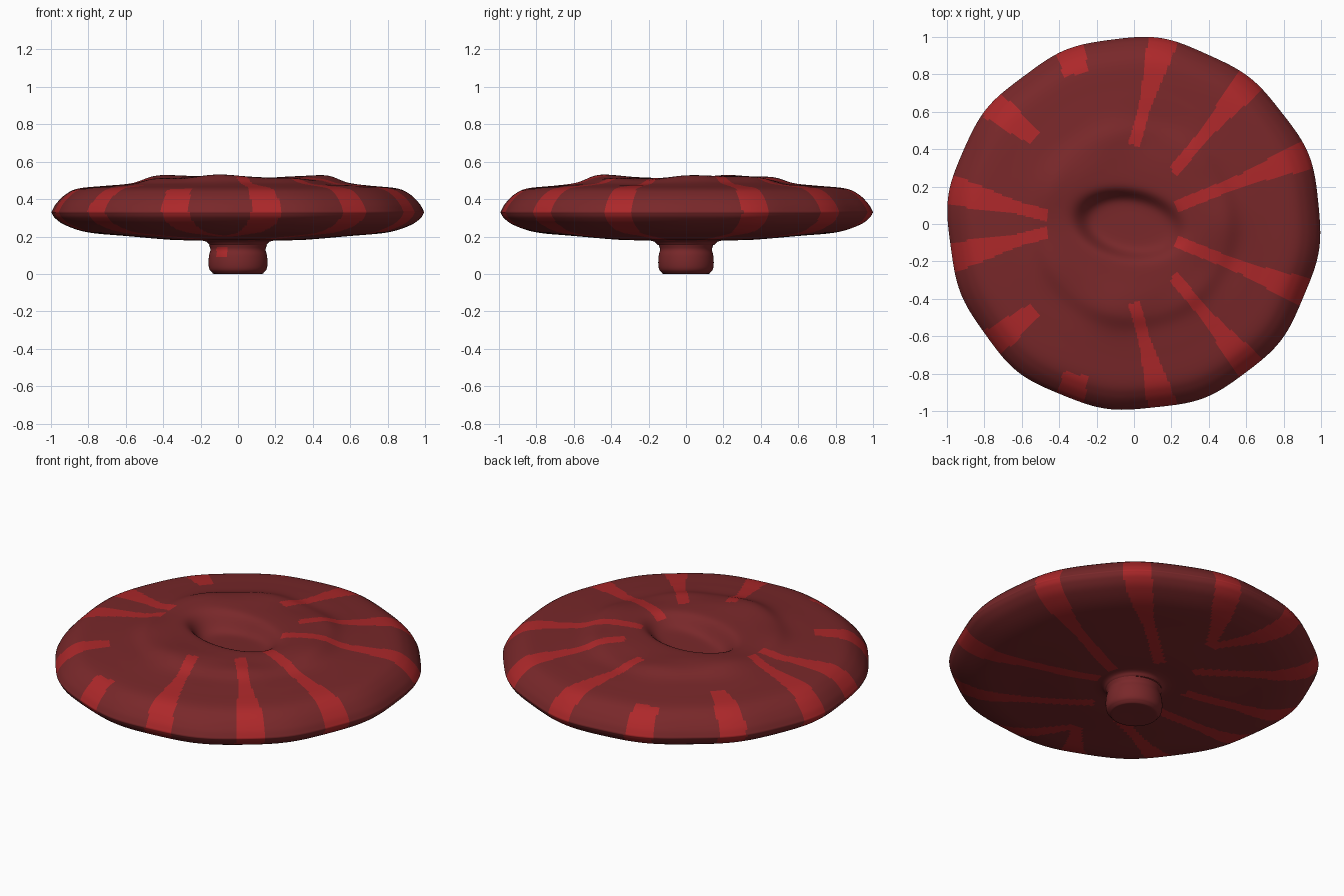
import bpy, bmesh, math
from mathutils import Vector

if "Cube" in bpy.data.objects:
    bpy.data.objects.remove(bpy.data.objects["Cube"])

SEG = 480


def material(name, col):
    m = bpy.data.materials.new(name)
    m.diffuse_color = (*col, 1)
    m.use_nodes = True
    m.node_tree.nodes["Principled BSDF"].inputs["Base Color"].default_value = m.diffuse_color
    return m


DARK = material("dark red", (0.19, 0.021, 0.023))
BRIGHT = material("bright red", (0.42, 0.021, 0.023))


def spline(pts, n):
    """Catmull-Rom samples through (r, z) points."""
    p = [Vector(q) for q in pts]
    p = [2 * p[0] - p[1]] + p + [2 * p[-1] - p[-2]]
    out = []
    for i in range(1, len(p) - 2):
        a, b, c, d = p[i - 1:i + 3]
        for k in range(n):
            t = k / n
            out.append(0.5 * (2 * b + (c - a) * t + (2 * a - 5 * b + 4 * c - d) * t * t
                              + (3 * b - a - 3 * c + d) * t ** 3))
    return out + [p[-2]]


def lathe(name, prof, seg, shape, rule):
    """Spin a profile (bottom to top), displace it with shape(), colour faces with rule()."""
    bm = bmesh.new()
    rings = []
    for i, (r, z) in enumerate(prof):
        if r < 0.002:
            rings.append([bm.verts.new(shape(0, 0, z, i))] * seg)
            continue
        rings.append([bm.verts.new(shape(r, 2 * math.pi * j / seg, z, i)) for j in range(seg)])
    for i, (a, b) in enumerate(zip(rings, rings[1:])):
        for j in range(seg):
            k = (j + 1) % seg
            quad = list(dict.fromkeys((a[j], a[k], b[k], b[j])))
            f = bm.faces.new(quad)
            f.smooth = True
            f.material_index = 1 if rule(f.calc_center_median(), i) else 0
    me = bpy.data.meshes.new(name)
    bm.to_mesh(me)
    bm.free()
    me.materials.append(DARK)
    me.materials.append(BRIGHT)
    ob = bpy.data.objects.new(name, me)
    bpy.context.collection.objects.link(ob)
    return ob


# Stripes, mirrored in y: rim angle, inner end on the top, inner end underneath
STRIPES = [(22, (0.22, 0.09), (0.20, 0.06)),
           (51, (0.21, 0.28), (0.05, 0.28)),
           (81, (0.0, 0.42), (-0.07, 0.56)),
           (110, (-0.31, 0.80), (-0.07, 0.56)),
           (140, (-0.53, 0.46), (-0.15, 0.32)),
           (169.5, (-0.46, 0.045), (-0.26, 0.12))]


def in_stripe(c, top):
    p = Vector((c.x, abs(c.y)))
    for ang, t_end, b_end in STRIPES:
        a = math.radians(ang)
        rim = Vector((math.cos(a), math.sin(a)))
        d = Vector(t_end if top else b_end) - rim
        t = (p - rim).dot(d) / d.length_squared
        if t > 1:
            continue
        s = min(max(t, 0) * d.length / 0.42, 1)      # widest at the rim
        w = 0.076 - 0.044 * s * s * (3 - 2 * s)
        if (p - rim - d * t).length < w:
            return True
    return False


# Cap
under = spline([(0.15, 0.155), (0.19, 0.178), (0.35, 0.182), (0.6, 0.203), (0.8, 0.222),
                (0.92, 0.26), (0.975, 0.298), (0.995, 0.33)], 7)
upper = spline([(0.995, 0.33), (0.97, 0.375), (0.92, 0.425), (0.85, 0.457), (0.7, 0.472),
                (0.58, 0.485), (0.49, 0.512), (0.4, 0.518), (0.3, 0.516), (0.2, 0.512),
                (0.1, 0.51), (0, 0.51)], 7)
N_UNDER = len(under) - 1


def cap_shape(r, a, z, i):
    wob = max(0, (r - 0.6) / 0.4)
    r *= 1 + wob * (0.006 * math.cos(12 * (a - 0.38)) + 0.004 * math.sin(5 * a))
    x, y = r * math.cos(a), r * math.sin(a)
    if i > N_UNDER:
        # uneven raised top
        z += 0.010 * math.sin(3 * a + 0.6) * math.exp(-((r - 0.45) / 0.13) ** 2)
        z += 0.006 * math.cos(7 * a) * math.exp(-((r - 0.5) / 0.1) ** 2)
        # off-centre hollow, deepest at the left, fading out to the right
        u, v = (x + 0.02) / 0.29, (y - 0.005 + 0.12 * (x + 0.1)) / 0.18
        q = (u * u + v * v) ** 0.5
        z -= (0.085 - 0.10 * x) / (1 + math.exp((q - 0.9) * 12))
    return x, y, z


lathe("cap", under + upper[1:], SEG, cap_shape,
      lambda c, i: in_stripe(c, i >= N_UNDER))

# Stem
stem = spline([(0, 0.008), (0.09, 0.006), (0.13, 0.008), (0.148, 0.025), (0.153, 0.06),
               (0.15, 0.10), (0.143, 0.13), (0.15, 0.155)], 4)


def stem_shape(r, a, z, i):
    return r * math.cos(a) * 1.03, r * math.sin(a) * 0.97, z - 0.006 * (z < 0.01)


# small bright patch on the front of the stem
lathe("stem", stem, 96, stem_shape,
      lambda c, i: c.y < -0.08 and abs(c.x + 0.085) < 0.03 and 0.09 < c.z < 0.145)
